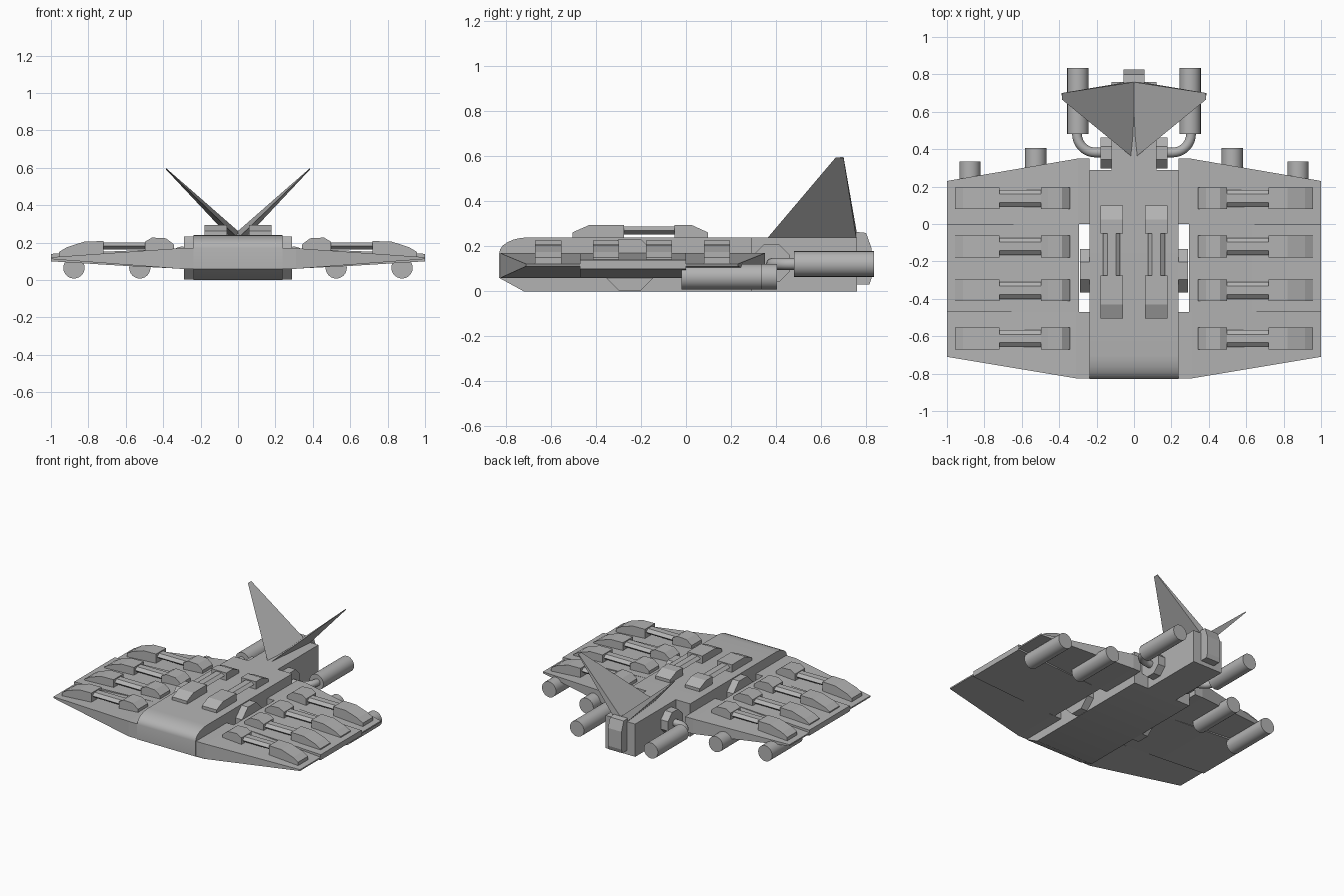
import bpy, bmesh, math
from mathutils import Vector

cube = bpy.data.objects.get("Cube")
if cube:
    bpy.data.objects.remove(cube)

grey = bpy.data.materials.new("hull grey")
grey.use_nodes = True
COLOUR = (0.45, 0.45, 0.45, 1)
grey.diffuse_color = COLOUR
grey.node_tree.nodes["Principled BSDF"].inputs["Base Color"].default_value = COLOUR


def loft(name, sections, mirror=True, smooth=False):
    """Skin matching point loops and cap both ends."""
    bm = bmesh.new()
    loops = [[bm.verts.new(p) for p in s] for s in sections]
    n = len(loops[0])
    for a, b in zip(loops, loops[1:]):
        for i in range(n):
            j = (i + 1) % n
            bm.faces.new((a[i], a[j], b[j], b[i]))
    bm.faces.new(loops[0])
    bm.faces.new(loops[-1])
    bmesh.ops.recalc_face_normals(bm, faces=bm.faces)
    mesh = bpy.data.meshes.new(name)
    bm.to_mesh(mesh)
    bm.free()
    mesh.materials.append(grey)
    obj = bpy.data.objects.new(name, mesh)
    bpy.context.collection.objects.link(obj)
    if mirror:
        obj.modifiers.new("Mirror", 'MIRROR').use_mirror_merge = False
    if smooth:
        bpy.ops.object.select_all(action='DESELECT')
        obj.select_set(True)
        bpy.context.view_layer.objects.active = obj
        bpy.ops.object.shade_smooth_by_angle(angle=math.radians(40))
    return obj


def prism(name, axis, profile, lo, hi, **kw):
    """Extrude a profile along x (profile y,z) or y (profile x,z)."""
    def place(t):
        return [(t, a, b) if axis == 'x' else (a, t, b) for a, b in profile]
    return loft(name, [place(lo), place(hi)], **kw)


def ring(cu, cv, ru, rv, n, turn=0.0):
    angles = [math.tau * (i + turn) / n for i in range(n)]
    return [(cu + ru * math.cos(a), cv + rv * math.sin(a)) for a in angles]


# Central hull with rounded nose and chamfered chin
nose = [(-0.70 - 0.13 * math.sin(a), 0.17 + 0.07 * math.cos(a))
        for a in [math.pi / 2 * i / 6 for i in range(7)]]
prism("hull", 'x', nose + [(-0.83, 0.06), (-0.72, 0), (0.29, 0), (0.29, 0.24)],
      -0.237, 0.237, mirror=False, smooth=True)
prism("tail_boom", 'y', [(-0.12, 0), (0.12, 0), (0.12, 0.24), (-0.12, 0.24)],
      0.28, 0.76, mirror=False)
prism("tail_block", 'x', [(0.75, 0.03), (0.815, 0.03), (0.825, 0.06),
      (0.825, 0.19), (0.80, 0.26), (0.75, 0.265)], -0.055, 0.055, mirror=False)

# Side hubs in the wing slots and at the tail
prism("hull_hub", 'x', ring(-0.25, 0.118, 0.125, 0.125, 8, 0.5), 0.2, 0.29)
prism("tail_hub", 'x', ring(0.38, 0.125, 0.09, 0.09, 8, 0.5), 0.1, 0.178)


# Wings: front, middle and rear panels
def panel(name, stations):
    loft(name, [[(x, y0, z0), (x, y1, z0), (x, y1, z1), (x, y0, z1)]
                for x, y0, y1, z0, z1 in stations])


panel("front_wing_panel", [(0.237, -0.825, -0.47, 0.06, 0.17),
      (0.31, -0.825, -0.47, 0.06, 0.17), (1, -0.71, -0.47, 0.112, 0.122)])
panel("middle_wing_panel", [(0.295, -0.47, 0, 0.06, 0.17),
      (0.63, -0.47, 0, 0.077, 0.155), (1, -0.47, 0, 0.10, 0.14)])
panel("rear_wing_panel", [(0.237, 0, 0.35, 0.06, 0.17),
      (0.30, 0, 0.35, 0.06, 0.17), (1, 0, 0.23, 0.112, 0.122)])

# Wing gun pods: two chamfered housings joined by a faceted bar
for y in (-0.612, -0.355, -0.12, 0.137):
    prism("wing_pod_inner", 'y', [(0.342, 0.15), (0.342, 0.19), (0.385, 0.223),
          (0.46, 0.227), (0.497, 0.205), (0.497, 0.14)], y - 0.058, y + 0.058)
    prism("wing_pod_outer", 'y', [(0.72, 0.12), (0.72, 0.208), (0.82, 0.206),
          (0.915, 0.175), (0.957, 0.15), (0.957, 0.11)], y - 0.058, y + 0.058)
    prism("wing_pod_bar", 'x', ring(y, 0.182, 0.045, 0.022, 6), 0.49, 0.73)

# Deck gun pods
prism("deck_pod_front", 'x', [(-0.505, 0.23), (-0.505, 0.262), (-0.43, 0.295),
      (-0.275, 0.295), (-0.275, 0.23)], 0.06, 0.18)
prism("deck_pod_rear", 'x', [(-0.05, 0.23), (-0.05, 0.295), (0.025, 0.295),
      (0.098, 0.262), (0.098, 0.23)], 0.06, 0.18)
prism("deck_pod_bar", 'y', ring(0.12, 0.27, 0.045, 0.02, 6), -0.28, -0.04)

# Engines under the wings and beside the tail
for name, x, z, y in (("outer_engine", 0.877, 0.065, -0.02),
                      ("inner_engine", 0.525, 0.065, 0.05),
                      ("tail_engine", 0.30, 0.122, 0.48)):
    prism(name, 'y', ring(x, z, 0.057, 0.057, 24), y, y + 0.355, smooth=True)

# Bent pipe from tail hub to tail engine
path = [(0.15, 0.382, 0)]
path += [(0.205 + 0.1 * math.sin(a), 0.482 - 0.1 * math.cos(a), a)
         for a in [math.pi / 2 * i / 8 for i in range(9)]]
path += [(0.305, 0.50, math.pi / 2)]
loft("engine_pipe", [[(x - u * math.sin(a), y + u * math.cos(a), z)
     for u, z in ring(0, 0.122, 0.026, 0.026, 12)] for x, y, a in path], smooth=True)

# V tail fins, tapering to thin tips
across = Vector((0.02, 0, -0.02))
root = [Vector(p) for p in ((0.012, 0.36, 0.235), (0.012, 0.76, 0.235))]
tip = [Vector(p) for p in ((0.385, 0.665, 0.595), (0.385, 0.70, 0.595))]
loft("tail_fin", [[root[0], root[1] - across, root[1] + across],
     [tip[0], tip[1] - across * 0.1, tip[1] + across * 0.1]])
